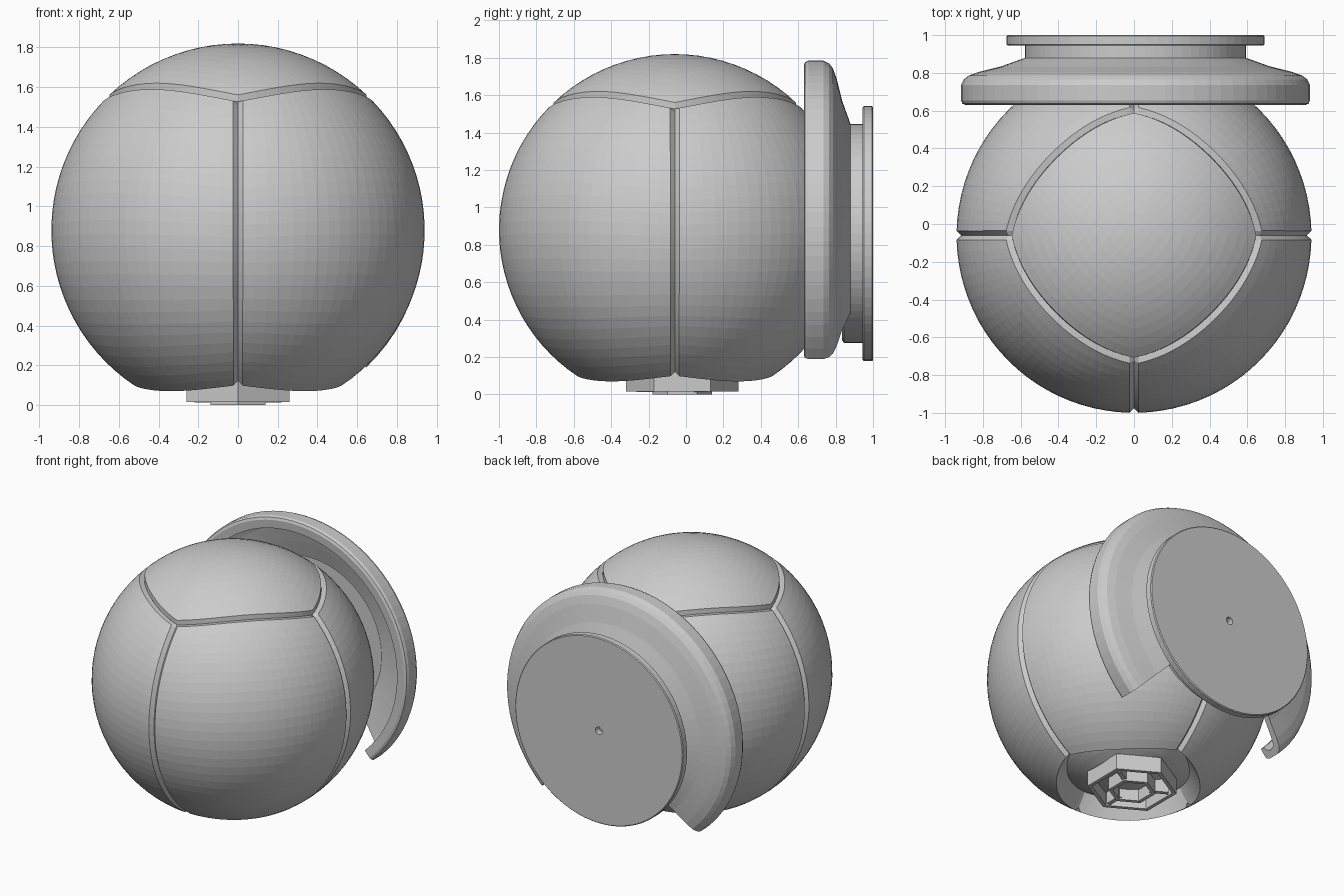
import bpy, bmesh
from math import sin, cos, pi, radians, sqrt
from mathutils import Vector

if "Cube" in bpy.data.objects:
    bpy.data.objects.remove(bpy.data.objects["Cube"])

C = Vector((0, -0.06, 0.88))      # ball centre
R, R_SEAM, R_IN = 0.94, 0.915, 0.80
W = 0.024                         # half width of a seam
AX, AZ = 0.008, 0.86              # axis of the wall mount


def finish(name, verts, faces):
    me = bpy.data.meshes.new(name)
    me.from_pydata([tuple(v) for v in verts], [], faces)
    bm = bmesh.new()
    bm.from_mesh(me)
    bmesh.ops.remove_doubles(bm, verts=bm.verts, dist=1e-5)
    bmesh.ops.recalc_face_normals(bm, faces=bm.faces)
    bm.to_mesh(me)
    bm.free()
    ob = bpy.data.objects.new(name, me)
    bpy.context.collection.objects.link(ob)
    return ob


def grid(name, rows):
    n = len(rows[0])
    verts = [v for row in rows for v in row]
    faces = [(i * n + j, i * n + j + 1, (i + 1) * n + j + 1, (i + 1) * n + j)
             for i in range(len(rows) - 1) for j in range(n - 1)]
    return finish(name, verts, faces)


def sph(theta, phi, r=R):
    return C + r * Vector((sin(theta) * cos(phi), sin(theta) * sin(phi), cos(theta)))


def top_edge(phi):
    return radians(45 - 5.5 * abs(sin(2 * phi)))


def bottom_edge(phi):
    return radians(146 + 3.5 * abs(sin(2 * phi)))


# Four side panels with bevelled seams and an inward lip at the bottom opening
def side_panel(k, nu=22, nv=26):
    p0, p1 = k * pi / 2, (k + 1) * pi / 2
    rows = []
    for i in range(-1, nv + 2):
        row = []
        for j in range(-1, nu + 2):
            tv = min(max(i / nv, 0), 1)
            tu = min(max(j / nu, 0), 1)
            edge_u = j < 0 or j > nu
            rough = p0 + (p1 - p0) * tu
            th = top_edge(rough) + (bottom_edge(rough) - top_edge(rough)) * tv
            d = 0 if edge_u else W / (R * sin(th))
            phi = p0 + d + (p1 - p0 - 2 * d) * tu
            a = top_edge(phi) + (0 if i < 0 else W / R)
            th = a + (bottom_edge(phi) - a) * tv
            r = R_IN if i > nv else R_SEAM if edge_u or i < 0 else R
            row.append(sph(th, phi, r))
        rows.append(row)
    grid(f"side_panel_{k + 1}", rows)


for k in range(4):
    side_panel(k)


# Top panel: square grid wrapped on the ball, its corners on the seams
def top_point(i, j, n):
    s = [min(max(v, 0), n) * 2 / n - 1 for v in (i, j)]
    rim = i < 0 or j < 0 or i > n or j > n
    m = max(abs(s[0]), abs(s[1]))
    if m < 1e-9:
        return sph(0, 0)
    a, b = s[0] / m, s[1] / m
    if b <= -1 + 1e-9:
        q = (a + 1) / 2
    elif a >= 1 - 1e-9:
        q = 1 + (b + 1) / 2
    elif b >= 1 - 1e-9:
        q = 2 + (1 - a) / 2
    else:
        q = 3 + (1 - b) / 2
    phi = q * pi / 2
    th = top_edge(phi) - (0 if rim else W / R)
    return sph(m * th, phi, R_SEAM if rim else R)


N = 22
grid("top_panel", [[top_point(i, j, N) for j in range(-1, N + 2)] for i in range(-1, N + 2)])

# Inner bowl closing the bottom opening
grid("inner_bowl", [[sph(radians(140 + 40 * i / 8), 2 * pi * j / 64, R_IN + 0.003)
                     for j in range(65)] for i in range(9)])


# Revolve a (y, radius) profile round the mount axis
def revolve(name, prof, a0=0, a1=360, steps=72, closed=False):
    if closed:
        prof = prof + prof[:1]
    rows = []
    for i in range(steps + 1):
        a = radians(a0 + (a1 - a0) * i / steps)
        rows.append([(AX + r * cos(a), y, AZ + r * sin(a)) for y, r in prof])
    ob = grid(name, rows)
    if closed:                    # cap the cut ends
        bm = bmesh.new()
        bm.from_mesh(ob.data)
        bmesh.ops.holes_fill(bm, edges=[e for e in bm.edges if e.is_boundary], sides=0)
        bmesh.ops.recalc_face_normals(bm, faces=bm.faces)
        bm.to_mesh(ob.data)
        bm.free()
    return ob


# Hood ring behind the ball, open at the bottom
revolve("hood_ring",
        [(0.63, 0.90), (0.637, 0.917), (0.655, 0.925), (0.735, 0.925), (0.765, 0.91),
         (0.785, 0.885), (0.805, 0.83), (0.835, 0.71), (0.88, 0.585), (0.88, 0.55),
         (0.84, 0.56), (0.80, 0.69), (0.77, 0.80), (0.745, 0.865), (0.70, 0.88),
         (0.675, 0.865), (0.66, 0.84), (0.635, 0.84)],
        -46.5, 226.5, 56, closed=True)

# Neck and wall plate with a centre hole
revolve("neck", [(0.835, 0.0), (0.835, 0.57), (0.845, 0.585), (0.955, 0.585)])
revolve("wall_plate",
        [(0.945, 0.0), (0.945, 0.675), (0.951, 0.682), (0.994, 0.682), (1.0, 0.676),
         (1.0, 0.027), (0.955, 0.027), (0.955, 0.0)])


# Hexagonal foot frame in the opening
def hex_ring(name, r, t, z0, z1):
    rows = []
    for i in range(7):
        a = pi / 2 + i * pi / 3
        rows.append([(q * cos(a), -0.02 + q * sin(a), z)
                     for q, z in ((r, z0), (r, z1), (r - t, z1), (r - t, z0), (r, z0))])
    grid(name, rows)


hex_ring("foot_frame_outer", 0.30, 0.03, 0.015, 0.13)
hex_ring("foot_frame_inner", 0.16, 0.03, 0.0, 0.12)
for k in range(3):                # spokes joining the frames
    a = pi / 6 + k * 2 * pi / 3
    d, n = Vector((cos(a), sin(a), 0)), Vector((-sin(a), cos(a), 0))
    o = Vector((0, -0.02, 0))
    rows = [[o + d * q + n * s + Vector((0, 0, z))
             for s, z in ((-0.015, 0.012), (0.015, 0.012), (0.015, 0.12), (-0.015, 0.12), (-0.015, 0.012))]
            for q in (0.12, 0.245)]
    grid(f"foot_spoke_{k + 1}", rows)
